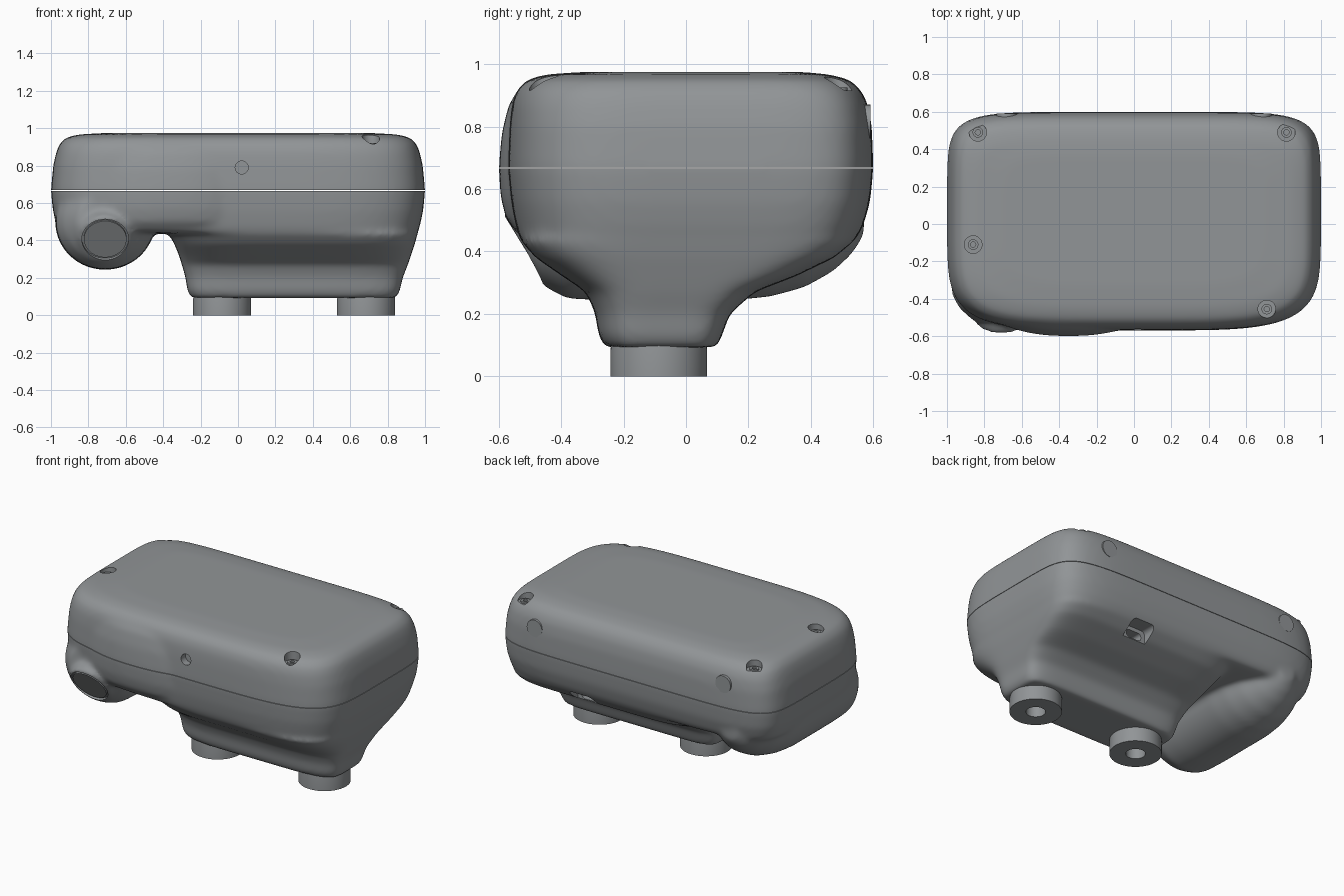
import bpy, bmesh
from math import cos, sin, pi, tau
from mathutils import Vector, Matrix

if "Cube" in bpy.data.objects:
    bpy.data.objects.remove(bpy.data.objects["Cube"])

SEAM = 0.667
GREY = bpy.data.materials.new('dark_grey')
GREY.diffuse_color = (.285, .30, .31, 1)
GREY.use_nodes = True
GREY.node_tree.nodes["Principled BSDF"].inputs["Base Color"].default_value = GREY.diffuse_color


def obj_from(bm, name):
    bmesh.ops.recalc_face_normals(bm, faces=bm.faces)
    me = bpy.data.meshes.new(name)
    bm.to_mesh(me)
    bm.free()
    me.materials.append(GREY)
    ob = bpy.data.objects.new(name, me)
    bpy.context.collection.objects.link(ob)
    return ob


def loft(bm, rings):
    loops = [[bm.verts.new(p) for p in r] for r in rings]
    n = len(loops[0])
    for a, b in zip(loops, loops[1:]):
        for i in range(n):
            j = (i + 1) % n
            bm.faces.new((a[i], a[j], b[j], b[i]))
    bm.faces.new(loops[0])
    bm.faces.new(loops[-1])


# rounded-rectangle section, squarer at the back than at the front
def super_ring(z, x0, x1, y0, y1, front=4.6, back=7.0, count=96):
    pts = []
    for i in range(count):
        c, s = cos(tau * (i + .5) / count), sin(tau * (i + .5) / count)
        n = back if s > 0 else front
        u = abs(c) ** (2 / n) * (1 if c > 0 else -1)
        v = abs(s) ** (2 / n) * (1 if s > 0 else -1)
        pts.append(((x0 + x1) / 2 + u * (x1 - x0) / 2,
                    (y0 + y1) / 2 + v * (y1 - y0) / 2, z))
    return pts


def add_cyl(bm, r, depth, loc, d=(0, 0, 1)):
    m = Matrix.Translation(loc) @ Vector(d).to_track_quat('Z', 'Y').to_matrix().to_4x4()
    bmesh.ops.create_cone(bm, cap_ends=True, segments=40, radius1=r, radius2=r,
                          depth=depth, matrix=m)


def cyl(name, *args):
    bm = bmesh.new()
    add_cyl(bm, *args)
    return obj_from(bm, name)


def box(name, loc, size, bevel):
    bm = bmesh.new()
    bmesh.ops.create_cube(bm, size=1, matrix=Matrix.Translation(loc) @ Matrix.Diagonal((*size, 1)))
    edges = [e for e in bm.edges if abs(e.verts[0].co.y - e.verts[1].co.y) > 1e-4]
    bmesh.ops.bevel(bm, geom=edges, offset=bevel, segments=5, profile=.5, affect='EDGES')
    return obj_from(bm, name)


def bake(ob):
    dg = bpy.context.evaluated_depsgraph_get()
    me = bpy.data.meshes.new_from_object(ob.evaluated_get(dg))
    ob.modifiers.clear()
    ob.data = me
    me.materials.clear()
    me.materials.append(GREY)


def smooth(ob, angle=35):
    bpy.ops.object.select_all(action='DESELECT')
    ob.select_set(True)
    bpy.context.view_layer.objects.active = ob
    bpy.ops.object.shade_smooth_by_angle(angle=angle * pi / 180)


def cut(ob, cutters):
    for c in cutters:
        m = ob.modifiers.new('cut', 'BOOLEAN')
        m.operation, m.solver, m.object = 'DIFFERENCE', 'EXACT', c
    bake(ob)
    for c in cutters:
        bpy.data.objects.remove(c)


# whole body: rounded case narrowing into the mounting block
bm = bmesh.new()
loft(bm, [super_ring(*r) for r in (
    (.093, -.25, .845, -.26, .10), (.13, -.27, .865, -.28, .115),
    (.20, -.28, .88, -.29, .14), (.27, -.30, .908, -.32, .22),
    (.32, -.315, .925, -.395, .35), (.38, -.34, .945, -.482, .475),
    (.435, -.37, .96, -.53, .54), (.45, -.93, .963, -.535, .55),
    (.48, -.968, .973, -.545, .567), (.56, -.99, .99, -.56, .59),
    (SEAM, -1, 1, -.57, .60), (.80, -.988, .988, -.565, .595),
    (.87, -.972, .972, -.558, .583), (.915, -.955, .955, -.543, .562),
    (.95, -.92, .92, -.51, .525), (.967, -.85, .85, -.45, .46),
    (.975, -.70, .70, -.33, .37))])

# long rounded bulge under the left side
loft(bm, [[(-.71 + 1.04 * r * cos(tau * i / 64), y, .50 + r * sin(tau * i / 64))
           for i in range(64)]
          for y, r in ((-.52, .14), (-.45, .215), (-.38, .252), (-.25, .257), (.15, .257),
                       (.27, .245), (.38, .215), (.47, .165), (.53, .11), (.57, .05))])

# tilted boss at the front of the bulge
AXIS = Vector((0, -.85, -.52)).normalized()
FACE = Vector((-.71, -.518, .405))
add_cyl(bm, .142, .25, FACE - AXIS * .125, AXIS)

# shallow swelling of the front wall
loft(bm, [super_ring(z, -.9, .2, y, .1, 2.3, 2.3) for z, y in (
    (.46, -.54), (.50, -.575), (.57, -.593), (SEAM, -.60), (.78, -.59),
    (.87, -.568), (.92, -.535))])

body = obj_from(bm, 'case_lower')
rm = body.modifiers.new('fuse', 'REMESH')
rm.mode, rm.voxel_size = 'VOXEL', .0135
sm = body.modifiers.new('soften', 'SMOOTH')
sm.factor, sm.iterations = .5, 20
bake(body)


# split at the seam into lid and lower case
def half(ob, z, keep_up):
    b = bmesh.new()
    b.from_mesh(ob.data)
    res = bmesh.ops.bisect_plane(b, geom=b.verts[:] + b.edges[:] + b.faces[:], dist=1e-5,
                                 plane_co=(0, 0, z), plane_no=(0, 0, 1),
                                 clear_inner=keep_up, clear_outer=not keep_up)
    edges = [e for e in res['geom_cut'] if isinstance(e, bmesh.types.BMEdge) and e.is_boundary]
    bmesh.ops.edgeloop_fill(b, edges=edges)
    bmesh.ops.recalc_face_normals(b, faces=b.faces)
    b.to_mesh(ob.data)
    b.free()


lid = body.copy()
lid.data = body.data.copy()
lid.name = 'case_lid'
bpy.context.collection.objects.link(lid)
half(body, SEAM - .0015, False)
half(lid, SEAM + .0015, True)

# lid: screw recesses and front pin hole
SCREWS = ((-.835, .49, .915), (.815, .49, .915), (-.86, -.11, .93), (.71, -.455, .91))
cutters = [cyl('cut', .047, .2, (x, y, z + .1)) for x, y, z in SCREWS]
cutters.append(cyl('cut', .035, .2, (.02, -.62, .79), (0, 1, 0)))
cut(lid, cutters)
smooth(lid)

# lower case: window recess and rear port
cut(body, [cyl('cut', .125, .1, FACE + AXIS * .037, AXIS),
           box('cut', (.38, .60, .40), (.17, .30, .10), .03),
           box('cut', (.38, .48, .40), (.11, .24, .05), .02)])
smooth(body)

# round window in the boss
smooth(cyl('front_window', .114, .04, FACE - AXIS * .023, AXIS))


# turned parts: feet with bores, screw heads
def turned(name, profile, loc):
    b = bmesh.new()
    loft(b, [[(r * cos(tau * i / 48), r * sin(tau * i / 48), z) for i in range(48)]
             for r, z in profile])
    ob = obj_from(b, name)
    ob.location = loc
    smooth(ob)


for i, x in enumerate((-.085, .685)):
    turned(f'foot_{i + 1}', ((.058, .07), (.058, 0), (.155, 0), (.155, .085), (.15, .12)),
           (x, -.087, 0))
for i, (x, y, z) in enumerate(SCREWS):
    turned(f'screw_{i + 1}', ((.014, -.01), (.014, .01), (.028, .01), (.028, -.012)),
           (x, y, z))

# round pads on the back of the lid
for i, x in enumerate((-.68, .68)):
    smooth(cyl(f'back_pad_{i + 1}', .055, .05, (x, .566, .815), (0, 1, 0)))
